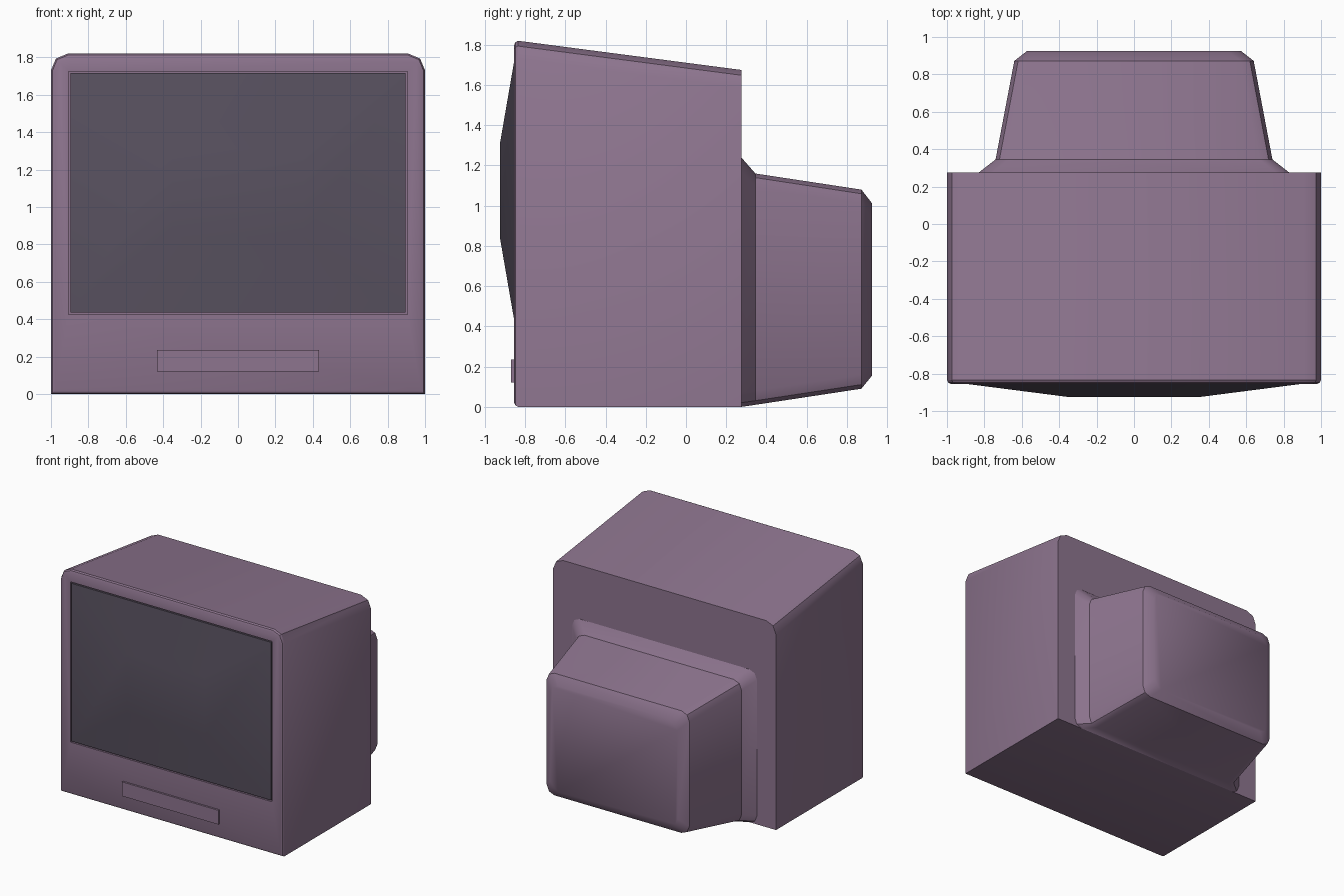
import bpy, bmesh, math

if "Cube" in bpy.data.objects:
    bpy.data.objects.remove(bpy.data.objects["Cube"])


def material(name, rgb):
    m = bpy.data.materials.new(name)
    m.diffuse_color = (*rgb, 1)
    m.use_nodes = True
    m.node_tree.nodes["Principled BSDF"].inputs["Base Color"].default_value = m.diffuse_color
    return m


PURPLE = material("dusty purple", (0.27, 0.178, 0.275))
GLASS = material("dark glass", (0.10, 0.084, 0.118))


def section(y, hw, z0, z1, r_top=0, r_bot=0):
    """Rectangle in the xz plane with two-step rounded top and bottom corners."""
    pts = []
    corners = [(1, 1, r_top, 0), (-1, 1, r_top, 90), (-1, 0, r_bot, 180), (1, 0, r_bot, 270)]
    for sx, top, r, start in corners:
        if r == 0:
            pts.append((sx * hw, y, z1 if top else z0))
            continue
        cx, cz = sx * (hw - r), (z1 - r if top else z0 + r)
        for k in range(3):
            a = math.radians(start + 45 * k)
            pts.append((cx + r * math.cos(a), y, cz + r * math.sin(a)))
    return pts


def loft(name, sections, mat, cap_first=True, cap_last=True, angle=32):
    """Skin a row of sections that all have the same point count."""
    bm = bmesh.new()
    loops = [[bm.verts.new(p) for p in s] for s in sections]
    n = len(loops[0])
    for a, b in zip(loops, loops[1:]):
        for i in range(n):
            j = (i + 1) % n
            bm.faces.new((a[i], a[j], b[j], b[i]))
    if cap_first:
        bm.faces.new(loops[0])
    if cap_last:
        bm.faces.new(loops[-1])
    bmesh.ops.recalc_face_normals(bm, faces=bm.faces)
    me = bpy.data.meshes.new(name)
    bm.to_mesh(me)
    bm.free()
    me.materials.append(mat)
    ob = bpy.data.objects.new(name, me)
    bpy.context.collection.objects.link(ob)
    bpy.ops.object.select_all(action='DESELECT')
    ob.select_set(True)
    bpy.context.view_layer.objects.active = ob
    bpy.ops.object.shade_smooth_by_angle(angle=math.radians(angle))
    return ob


# Cabinet: sloping top, rounded upper corners, softened front rim
cabinet = loft("cabinet", [
    section(-0.855, 0.978, 0.02, 1.798, 0.08),
    section(-0.848, 0.993, 0.006, 1.813, 0.087),
    section(-0.835, 1.0, 0.0, 1.82, 0.09),
    section(0.275, 1.0, 0.0, 1.675, 0.09),
], PURPLE)

# Shallow recess around the screen
cutter = loft("screen_recess_cutter", [
    section(-0.90, 0.905, 0.425, 1.725),
    section(-0.84, 0.905, 0.425, 1.725),
], PURPLE)
cutter.hide_render = True
cutter.hide_viewport = True
cut = cabinet.modifiers.new("screen recess", 'BOOLEAN')
cut.object = cutter
cut.operation = 'DIFFERENCE'
cut.solver = 'EXACT'

# Bulging screen
loft("screen", [
    section(-0.925, 0.35, 0.84, 1.31),
    section(-0.855, 0.895, 0.435, 1.715),
    section(-0.835, 0.895, 0.435, 1.715),
], GLASS)

# Control panel below the screen
loft("control_panel", [
    section(-0.87, 0.433, 0.12, 0.235),
    section(-0.85, 0.433, 0.12, 0.235),
], PURPLE)

# Tapered tube housing at the back, with a flared collar and bevelled end
loft("rear_housing", [
    section(0.275, 0.83, 0.0, 1.24, 0.07, 0.07),
    section(0.345, 0.74, 0.01, 1.16, 0.07, 0.07),
    section(0.872, 0.64, 0.09, 1.08, 0.07, 0.07),
    section(0.925, 0.572, 0.155, 1.012, 0.07, 0.07),
], PURPLE, cap_first=False)
